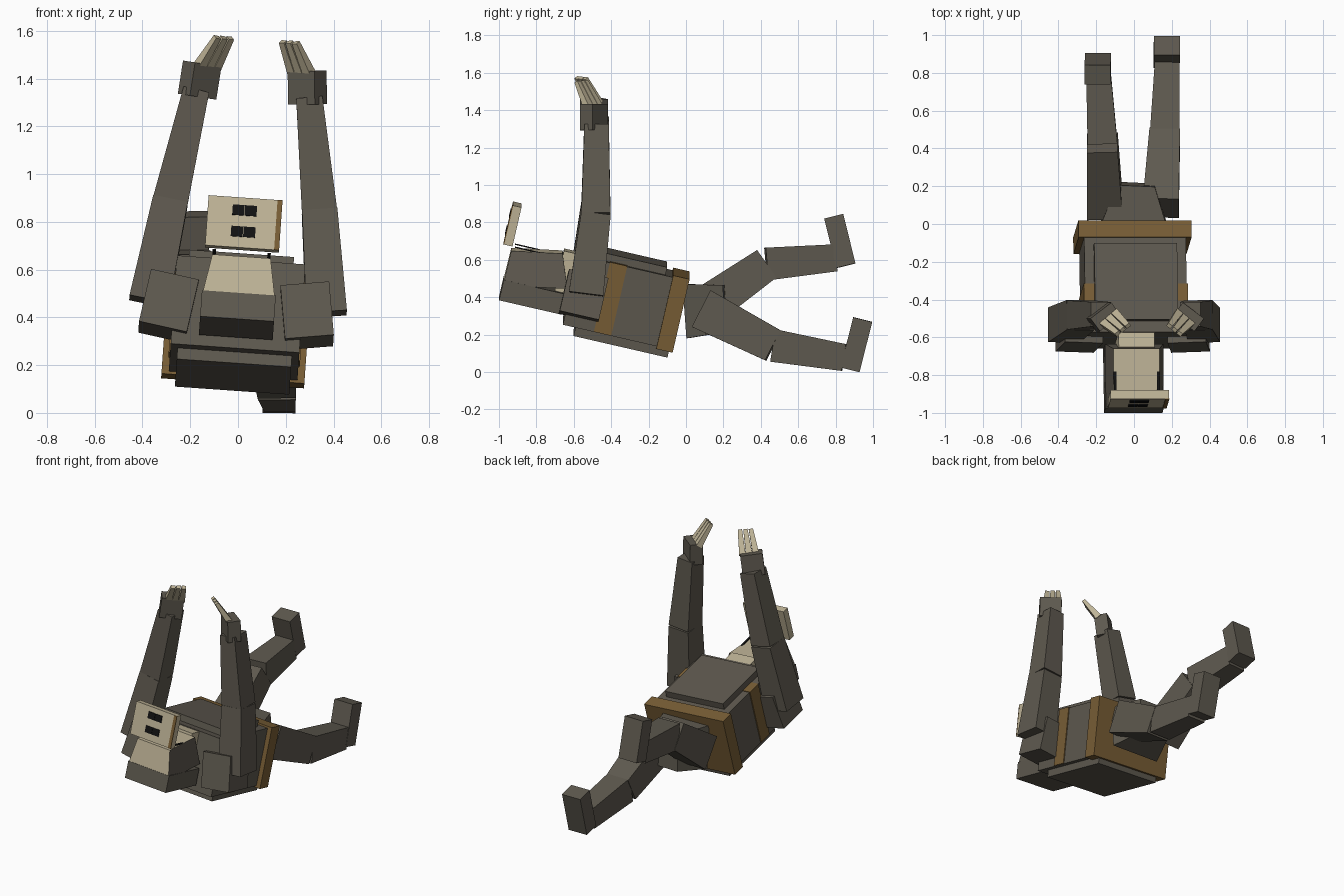
import bpy, math
from mathutils import Vector, Matrix

if "Cube" in bpy.data.objects:
    bpy.data.objects.remove(bpy.data.objects["Cube"])


def material(name, rgb):
    m = bpy.data.materials.new(name)
    m.diffuse_color = (*rgb, 1)
    m.use_nodes = True
    m.node_tree.nodes["Principled BSDF"].inputs["Base Color"].default_value = m.diffuse_color
    return m


GREY = material("grey fur", (0.112, 0.100, 0.078))
BEIGE = material("beige bone", (0.52, 0.455, 0.31))
BROWN = material("brown leather", (0.19, 0.112, 0.036))
BLACK = material("black", (0.006, 0.006, 0.006))

# The upper body is pitched 13 degrees and rolled 4 degrees
PITCH = math.radians(13)
ROLL = (Matrix.Translation((0, 0, 0.45)) @ Matrix.Rotation(math.radians(4), 4, 'Y')
        @ Matrix.Translation((0, 0, -0.45)))


def body(x, u, v):
    """Torso coordinates (u towards the hips, v towards the belly) to the model."""
    c, s = math.cos(PITCH), math.sin(PITCH)
    return Vector((x, -0.07 + u * c + v * s, 0.33 - u * s + v * c))


def block(name, p0, p1, s0, s1, mat, side=(1, 0, 0), roll=True):
    """Tapered box from p0 to p1; s0 and s1 are (width along side, depth)."""
    p0, p1 = Vector(p0), Vector(p1)
    axis = (p1 - p0).normalized()
    side = Vector(side)
    side = (side - axis * side.dot(axis)).normalized()
    other = axis.cross(side)
    verts = []
    for p, (w, d) in ((p0, s0), (p1, s1)):
        for a, b in ((-1, -1), (1, -1), (1, 1), (-1, 1)):
            co = p + side * (a * w / 2) + other * (b * d / 2)
            verts.append(ROLL @ co if roll else co)
    faces = [(3, 2, 1, 0), (4, 5, 6, 7), (0, 1, 5, 4),
             (1, 2, 6, 5), (2, 3, 7, 6), (3, 0, 4, 7)]
    me = bpy.data.meshes.new(name)
    me.from_pydata(verts, [], faces)
    me.materials.append(mat)
    ob = bpy.data.objects.new(name, me)
    bpy.context.collection.objects.link(ob)
    return ob


def slab(name, x, w, u0, u1, v0, v1, mat):
    """Box aligned with the torso."""
    v = (v0 + v1) / 2
    s = (w, v1 - v0)
    return block(name, body(x, u0, v), body(x, u1, v), s, s, mat)


# Torso with raised plates, belt and strap
slab("torso", 0, 0.54, -0.56, 0.04, -0.19, 0.19, GREY)
slab("belly_plate", 0, 0.44, -0.50, -0.085, 0.18, 0.232, GREY)
slab("back_plate", 0, 0.48, -0.49, 0.025, -0.238, -0.18, GREY)
slab("belt", 0, 0.60, -0.045, 0.045, -0.202, 0.202, BROWN)
slab("chest_strap", 0, 0.552, -0.39, -0.295, -0.188, 0.194, BROWN)

# Head: straight lower part, tapered upper part with bone front and top
slab("head_base", 0, 0.31, -0.92, -0.575, -0.147, -0.035, GREY)
upper = block("head_upper", body(0, -0.748, -0.035), body(0, -0.78, 0.147),
              (0.31, 0.345), (0.245, 0.275), GREY)
upper.data.materials.append(BEIGE)
front = body(0, -1, 0) - body(0, 0, 0)
top = body(0, 0, 1) - body(0, 0, 0)
for f in upper.data.polygons:
    if f.normal.dot(front) > 0.8 or f.normal.dot(top) > 0.95:
        f.material_index = 1
slab("neck_bone", 0, 0.19, -0.64, -0.51, -0.05, 0.185, BEIGE)

# Upright face plate with eye patches and edge strip
slab("face_plate", 0, 0.31, -0.962, -0.915, 0.15, 0.365, BEIGE)
slab("face_edge", 0.145, 0.021, -0.966, -0.960, 0.15, 0.365, BROWN)
for row, v in (("upper", 0.31), ("lower", 0.218)):
    for x in (-0.026, 0.026):
        slab(row + "_eye_patch", x, 0.05, -0.967, -0.960, v - 0.022, v + 0.022, BLACK)
for s in (-1, 1):
    slab("mouth_line", s * 0.115, 0.014, -0.90, -0.66, 0.144, 0.150, BLACK)

# Shoulders, raised arms, hands and fingers
TILT = math.radians(9)
for s, label in ((1, "right"), (-1, "left")):
    def P(x, y, z):
        return Vector((s * x, y, z))
    block(label + "_shoulder", body(s * 0.29, -0.595, -0.013), body(s * 0.29, -0.38, -0.013),
          (0.205, 0.23), (0.205, 0.23), GREY, side=(math.cos(TILT), 0, s * math.sin(TILT)))
    block(label + "_upper_arm", P(0.372, -0.535, 0.44), P(0.313, -0.482, 0.868),
          (0.17, 0.185), (0.148, 0.158), GREY)
    block(label + "_forearm", P(0.313, -0.482, 0.868), P(0.237, -0.478, 1.34),
          (0.148, 0.155), (0.11, 0.13), GREY)
    row = P(0.8, -0.6, 0)
    block(label + "_hand", P(0.232, -0.492, 1.31), P(0.220, -0.492, 1.45),
          (0.14, 0.085), (0.14, 0.085), GREY, side=row)
    for i in (-1, 0, 1):
        block(label + "_finger", P(0.202, -0.495, 1.43) + row * i * 0.042,
              P(0.137, -0.560, 1.565) + row * i * 0.034,
              (0.04, 0.04), (0.027, 0.022), BEIGE, side=row)

# Hips
block("hips", (0, 0.0, 0.325), (0.01, 0.21, 0.34), (0.35, 0.29), (0.20, 0.25), GREY, roll=False)

# Legs: thigh, shin and upright foot through the joint points
LEGS = {
    "right": [(0.142, 0.085, 0.337), (0.163, 0.467, 0.141), (0.175, 0.845, 0.077),
              (0.172, 0.877, 0.012), (0.175, 0.945, 0.280)],
    "left": [(-0.155, 0.085, 0.335), (-0.167, 0.43, 0.577), (-0.188, 0.80, 0.610),
             (-0.19, 0.855, 0.568), (-0.193, 0.79, 0.832)],
}
for label, (hip, knee, ankle, heel, toe) in LEGS.items():
    block(label + "_thigh", hip, knee, (0.19, 0.22), (0.162, 0.18), GREY, roll=False)
    block(label + "_shin", knee, ankle, (0.158, 0.175), (0.13, 0.145), GREY, roll=False)
    block(label + "_foot", heel, toe, (0.138, 0.105), (0.138, 0.105), GREY, roll=False)
